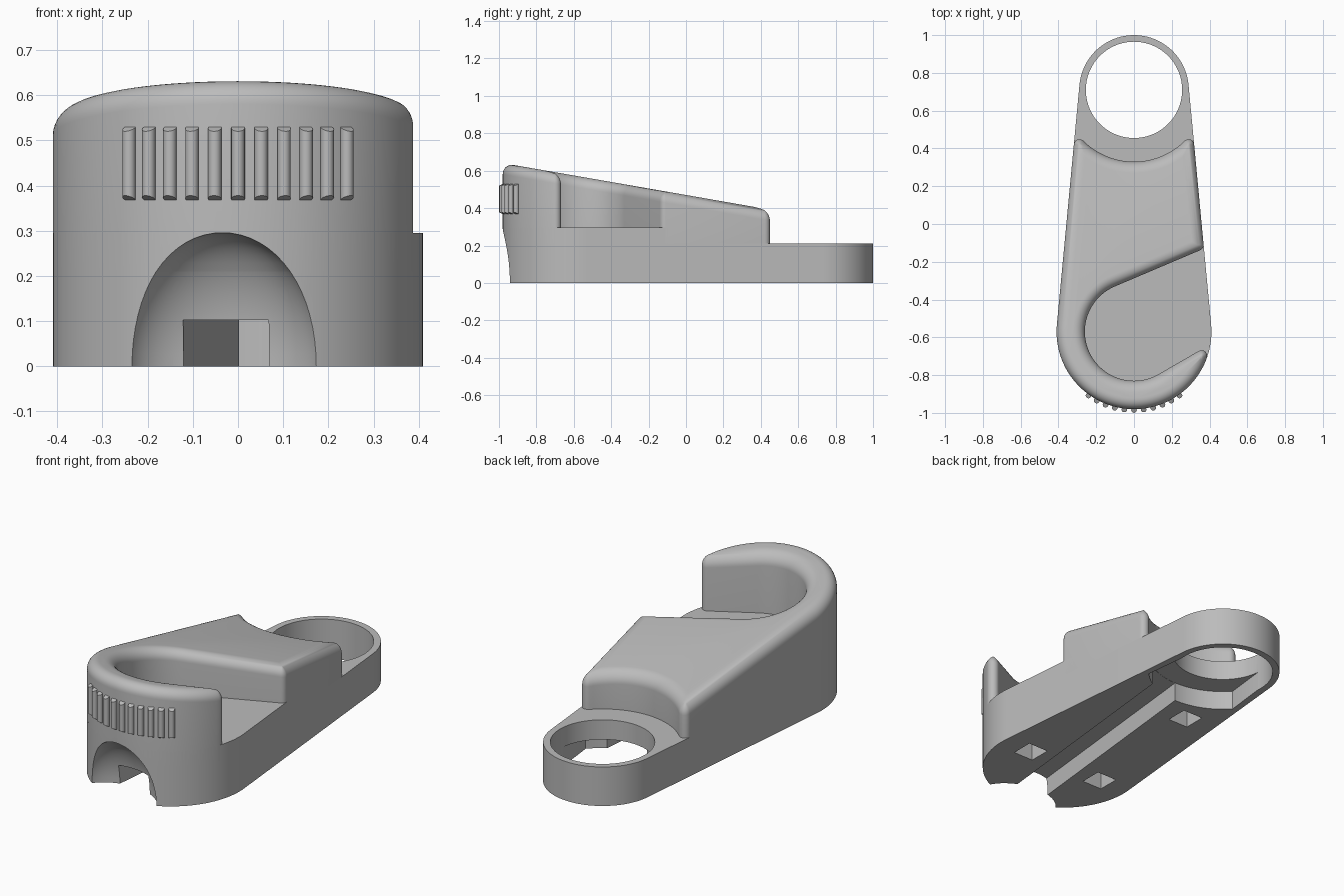
import bpy, bmesh, math
from math import sin, cos, acos, sqrt, radians
from mathutils import Vector, Matrix

if "Cube" in bpy.data.objects:
    bpy.data.objects.remove(bpy.data.objects["Cube"])

grey = bpy.data.materials.new("plain_grey")
grey.use_nodes = True
grey.diffuse_color = (0.5, 0.5, 0.5, 1)
grey.node_tree.nodes["Principled BSDF"].inputs["Base Color"].default_value = (0.5, 0.5, 0.5, 1)

BIG, SMALL = Vector((0, -0.57)), Vector((0, 0.71))      # centres of the two ends
R_BIG, R_SMALL, R_HOLE = 0.41, 0.29, 0.255
R_POCKET, R_STEP = 0.26, 0.38
PHI = math.asin((R_BIG - R_SMALL) / (SMALL - BIG).length)  # taper of the sides
FLOOR, RING_TOP, FILLET, CORNER = 0.295, 0.21, 0.06, 0.03
LOW, HIGH = radians(-60), radians(113)                  # pocket edge normals
PI = math.pi


def polar(a, r=1.0):
    return Vector((cos(a) * r, sin(a) * r))


def arc(c, r, a0, a1, n):
    return [c + polar(a0 + (a1 - a0) * i / n, r) for i in range(n + 1)]


def make_object(name, bm):
    bmesh.ops.remove_doubles(bm, verts=bm.verts, dist=1e-5)
    bmesh.ops.recalc_face_normals(bm, faces=bm.faces)
    me = bpy.data.meshes.new(name)
    bm.to_mesh(me)
    bm.free()
    me.materials.append(grey)
    ob = bpy.data.objects.new(name, me)
    bpy.context.collection.objects.link(ob)
    return ob


def loft(name, levels):
    """Skin a stack of matching closed outlines and cap both ends."""
    bm = bmesh.new()
    rings = [[bm.verts.new(p) for p in lv] for lv in levels]
    n = len(rings[0])
    for a, b in zip(rings, rings[1:]):
        for i in range(n):
            j = (i + 1) % n
            bm.faces.new((a[i], a[j], b[j], b[i]))
    bm.faces.new(rings[0][::-1])
    bm.faces.new(rings[-1])
    return make_object(name, bm)


def prism(name, outline, z0, z1):
    return loft(name, [[(p.x, p.y, z) for p in outline] for z in (z0, z1)])


def box(name, centre, size, turn=0.0):
    bm = bmesh.new()
    m = (Matrix.Translation(centre) @ Matrix.Rotation(turn, 4, 'Z')
         @ Matrix.Diagonal((*size, 1)))
    bmesh.ops.create_cube(bm, size=1, matrix=m)
    return make_object(name, bm)


def activate(ob):
    bpy.ops.object.select_all(action='DESELECT')
    ob.select_set(True)
    bpy.context.view_layer.objects.active = ob


def cut(ob, cutters):
    activate(ob)
    for c in cutters:
        c.hide_render = True
        mod = ob.modifiers.new("cut", 'BOOLEAN')
        mod.operation, mod.solver, mod.object = 'DIFFERENCE', 'EXACT', c
        bpy.ops.object.modifier_apply(modifier=mod.name)


def finish(ob):
    activate(ob)
    bpy.ops.object.shade_smooth_by_angle(angle=radians(32))


def hook_outline(inset):
    """Outline of the raised hook body, moved inwards, with rounded corners."""
    c = max(CORNER, inset)
    grow = c - inset
    path = []                                           # (point, normal angle)

    def run(centre, r, a0, a1, n, inner):
        for i in range(n + 1):
            a = a0 + (a1 - a0) * i / n
            path.append((centre + polar(a, r), a + PI if inner else a))

    def fan(p, a0, a1, n=8):
        for i in range(n + 1):
            path.append((p, a0 + (a1 - a0) * i / n))

    outer, inner = R_BIG - c, R_POCKET + c
    tip = LOW + acos(inner / outer)
    run(BIG, outer, PI - PHI, 2 * PI + tip, 64, False)
    fan(BIG + polar(tip, outer), tip, LOW + PI)
    run(BIG, inner, LOW, HIGH - 2 * PI, 56, True)
    # corner where the pocket edge meets the tapered side
    n1, n2 = polar(HIGH), polar(PHI)
    det = n1.x * n2.y - n1.y * n2.x
    q = Vector((inner * n2.y - outer * n1.y, outer * n1.x - inner * n2.x)) / det
    fan(BIG + q, HIGH - PI, PHI)
    # two horns and the arc between them
    step = R_STEP + c
    horn = PHI - acos((R_SMALL - c) / step)
    fan(SMALL + polar(horn, step), PHI, horn + PI)
    run(SMALL, step, horn, -PI - horn, 32, True)
    fan(SMALL + polar(PI - horn, step), -horn, PI - PHI)
    return [p + polar(a, grow) for p, a in path]


def slope(y):
    return 0.47 - 0.174 * y


# Raised hook body with a sloping top and a rounded rim
wall = hook_outline(0)
levels = [[(p.x, p.y, RING_TOP) for p in wall]]
for i in range(10):
    t = i / 9 * PI / 2
    levels.append([(p.x, p.y, slope(p.y) - FILLET * (1 - sin(t)))
                   for p in hook_outline(FILLET * (1 - cos(t)))])
hook_body = loft("hook_body", levels)

# Flat base with the ring end
big_arc = arc(BIG, R_BIG, PI - PHI, 2 * PI + PHI, 72)
base = prism("base", big_arc + arc(SMALL, R_SMALL, PHI, PI - PHI, 48), 0, RING_TOP)

# Floor of the hook pocket
along = Vector((-sin(PHI), cos(PHI))) * 0.6
right_end = big_arc[-1] + along
pocket_floor = prism("pocket_floor",
                     big_arc + [right_end, Vector((-right_end.x, right_end.y))],
                     RING_TOP, FLOOR)

# Cutters: ring hole, recess under the ring, slanted cord slot, sockets, scoop
hole = prism("hole_cutter", arc(SMALL, R_HOLE, 0, 2 * PI, 72)[:-1], -0.1, 0.4)
edge = PHI - acos(R_HOLE / R_STEP)
recess = prism("recess_cutter",
               [SMALL + polar(PHI, 0.25), SMALL + polar(PI - PHI, 0.25)]
               + arc(SMALL, R_STEP, PI - edge, 2 * PI + edge, 32), -0.1, 0.104)
tilt = radians(6)
mouth = Vector((-0.035, -0.93))
mid = mouth + Vector((sin(tilt), cos(tilt))) * 0.62
slot = box("slot_cutter", (mid.x, mid.y, 0.0015), (0.19, 1.64, 0.203), -tilt)
sockets = [box("socket_cutter", (x, y, 0), (0.12, 0.12, 0.2))
           for x, y in ((0.23, -0.55), (-0.23, -0.55), (-0.16, 0.22))]
bm = bmesh.new()
bmesh.ops.create_uvsphere(bm, u_segments=64, v_segments=32, radius=1,
                          matrix=Matrix.Translation((-0.035, -0.985, 0))
                          @ Matrix.Rotation(-tilt, 4, 'Z')
                          @ Matrix.Diagonal((0.222, 0.16, 0.296, 1)))
scoop = make_object("scoop_cutter", bm)

cut(base, [hole, recess, slot, *sockets, scoop])
cut(pocket_floor, [scoop])
cut(hook_body, [scoop])
for c in [hole, recess, slot, scoop, *sockets]:
    bpy.data.objects.remove(c)
for ob in (base, pocket_floor, hook_body):
    finish(ob)

# Grip ribs around the front, with ends sloping towards the body
for k in range(-5, 6):
    a = -PI / 2 + radians(7.1) * k
    out = polar(a)
    c = BIG + out * 0.415
    ring = arc(c, 0.015, a, a + 2 * PI, 16)[:-1]
    lean = [(p - c).dot(out) * 0.5 + 0.0075 for p in ring]
    rib = loft("grip_rib", [[(p.x, p.y, 0.363 + d) for p, d in zip(ring, lean)],
                            [(p.x, p.y, 0.535 - d) for p, d in zip(ring, lean)]])
    finish(rib)
